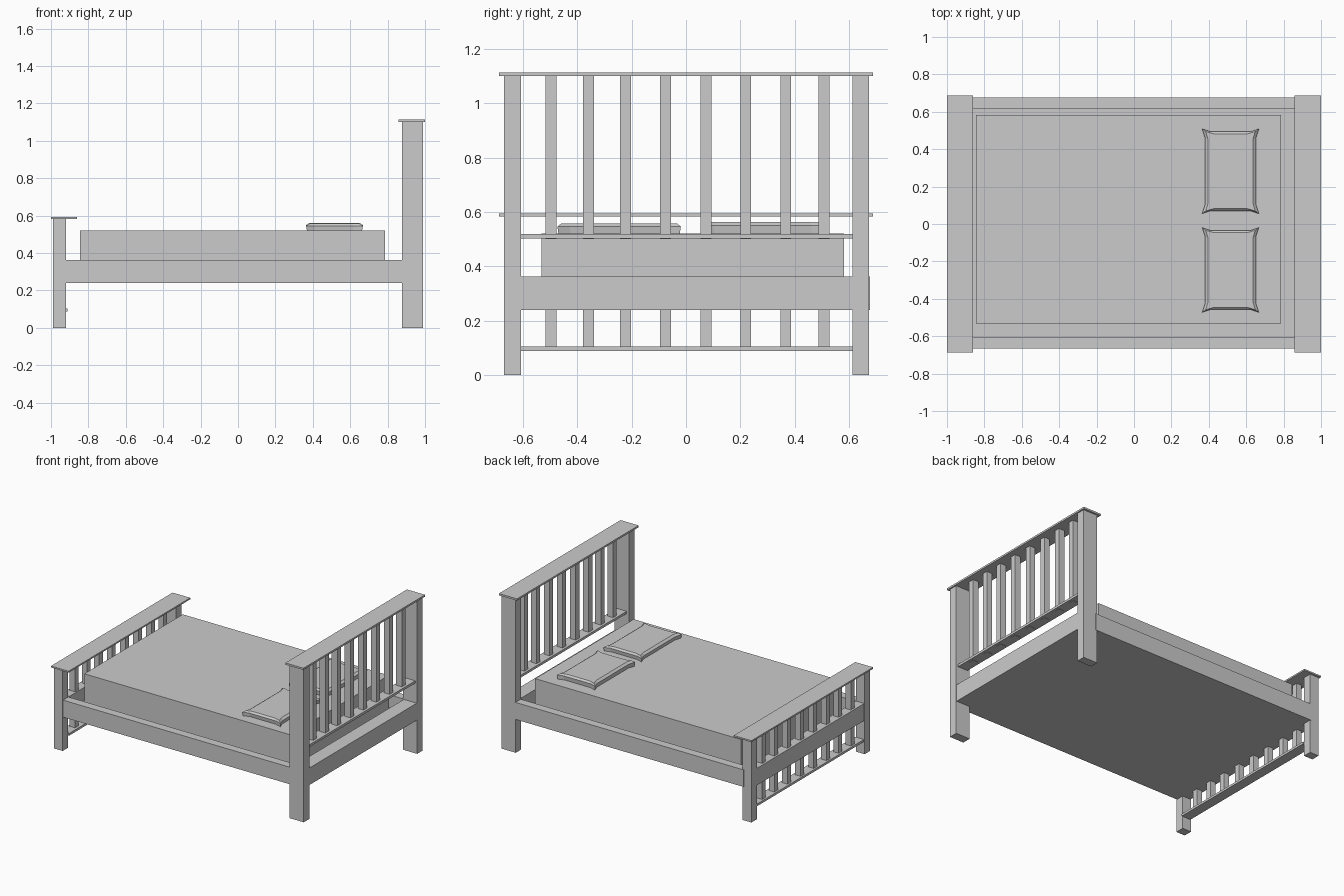
import bpy, bmesh

if "Cube" in bpy.data.objects:
    bpy.data.objects.remove(bpy.data.objects["Cube"])


def add_mesh(name, bm):
    bmesh.ops.recalc_face_normals(bm, faces=bm.faces)
    mesh = bpy.data.meshes.new(name)
    bm.to_mesh(mesh)
    bm.free()
    obj = bpy.data.objects.new(name, mesh)
    bpy.context.collection.objects.link(obj)
    return obj


def box(name, x, y, z):
    """Box from (min, max) ranges on each axis."""
    bm = bmesh.new()
    bmesh.ops.create_cube(bm, size=1)
    for v in bm.verts:
        for i, (lo, hi) in enumerate((x, y, z)):
            v.co[i] = lo if v.co[i] < 0 else hi
    return add_mesh(name, bm)


def pillow(name, cx, cy, top):
    """Slab with pinched corners and a softened top edge."""
    bm = bmesh.new()

    def ring(w, d, corner, z):
        pts = []
        for sx, sy in ((1, 1), (-1, 1), (-1, -1), (1, -1)):
            side = (cx + sx * w, cy + sy * (d - 0.03), z)
            tip = (cx + sx * (w + corner), cy + sy * (d + corner), z)
            end = (cx + sx * (w - 0.03), cy + sy * d, z)
            pts += [side, tip, end] if sx * sy > 0 else [end, tip, side]
        return [bm.verts.new(p) for p in pts]

    rings = [ring(0.132, 0.208, 0.015, 0.518),
             ring(0.137, 0.212, 0.015, top - 0.012),
             ring(0.120, 0.200, 0.012, top)]
    for a, b in zip(rings, rings[1:]):
        for i in range(12):
            j = (i + 1) % 12
            bm.faces.new((a[i], a[j], b[j], b[i]))
    bm.faces.new(rings[0])
    bm.faces.new(rings[-1])
    return add_mesh(name, bm)


POST_Y = {"right": (-0.67, -0.607), "left": (0.613, 0.674)}
INNER_Y = (-0.607, 0.613)
SLAT_Y = (-0.496, -0.358, -0.222, -0.075, 0.073, 0.22, 0.367, 0.507)

# Corner posts
for side, y in POST_Y.items():
    box("head_post_" + side, (0.877, 0.99), y, (0, 1.10))
    box("foot_post_" + side, (-0.99, -0.92), y, (0, 0.585))

# Flat caps over head and foot
box("head_cap", (0.857, 1.0), (-0.688, 0.688), (1.10, 1.113))
box("foot_cap", (-1.0, -0.86), (-0.688, 0.688), (0.583, 0.594))

# Lower cross bars that carry the slats
box("head_cross_bar", (0.895, 0.975), INNER_Y, (0.502, 0.519))
box("foot_cross_bar", (-0.985, -0.912), INNER_Y, (0.088, 0.104))

# Vertical slats
for i, y in enumerate(SLAT_Y):
    span = (y - 0.02, y + 0.02)
    box(f"head_slat_{i}", (0.912, 0.957), span, (0.50, 1.10))
    box(f"foot_slat_{i}", (-0.972, -0.93), span, (0.10, 0.585))

# Bed frame rails and base panel
RAIL_Z = (0.24, 0.362)
box("side_rail_right", (-0.93, 0.89), (-0.665, -0.605), RAIL_Z)
box("side_rail_left", (-0.93, 0.89), (0.617, 0.677), RAIL_Z)
box("head_rail", (0.885, 0.987), INNER_Y, RAIL_Z)
box("foot_rail", (-0.987, -0.92), INNER_Y, RAIL_Z)
box("base_panel", (-0.925, 0.89), (-0.61, 0.62), (0.24, 0.27))

# Mattress and pillows
box("mattress", (-0.845, 0.787), (-0.532, 0.582), (0.27, 0.52))
pillow("pillow_left", 0.516, 0.282, 0.562)
pillow("pillow_right", 0.516, -0.246, 0.558)
